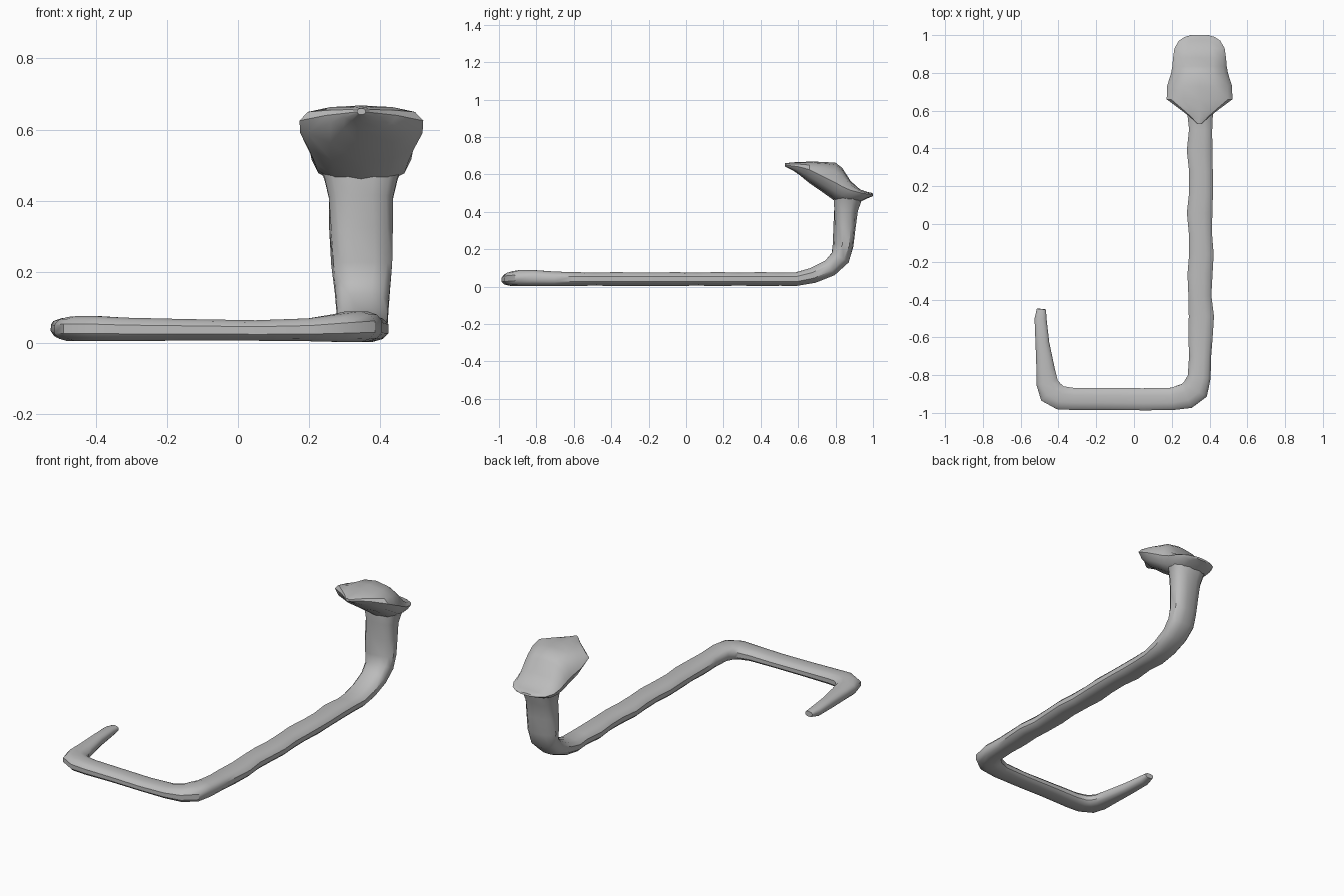
import bpy, bmesh, math
from mathutils import Vector

cube = bpy.data.objects.get("Cube")
if cube:
    bpy.data.objects.remove(cube)

stone = bpy.data.materials.new("plain grey")
stone.use_nodes = True
grey = (0.5, 0.5, 0.5, 1)
stone.diffuse_color = grey
stone.node_tree.nodes["Principled BSDF"].inputs["Base Color"].default_value = grey


def power(v, e):
    return math.copysign(abs(v) ** e, v)


def loft(name, rings, angle):
    """Skin a list of closed rings, capping both ends."""
    bm = bmesh.new()
    loops = [[bm.verts.new(p) for p in ring] for ring in rings]
    n = len(loops[0])
    for a, b in zip(loops, loops[1:]):
        for i in range(n):
            j = (i + 1) % n
            bm.faces.new((a[i], a[j], b[j], b[i]))
    bm.faces.new(loops[0])
    bm.faces.new(loops[-1])
    bmesh.ops.recalc_face_normals(bm, faces=bm.faces)
    mesh = bpy.data.meshes.new(name)
    bm.to_mesh(mesh)
    bm.free()
    mesh.materials.append(stone)
    obj = bpy.data.objects.new(name, mesh)
    bpy.context.collection.objects.link(obj)
    bpy.ops.object.select_all(action="DESELECT")
    obj.select_set(True)
    bpy.context.view_layer.objects.active = obj
    bpy.ops.object.shade_smooth_by_angle(angle=math.radians(angle))
    return obj


# Body: tail, two flat corners, long back, raised neck (x, y, z, width, depth)
path = [
    (-.49, -.45, .045, .05, .03), (-.495, -.5, .042, .065, .05),
    (-.485, -.63, .04, .075, .06), (-.468, -.77, .039, .10, .066),
    (-.46, -.84, .039, .118, .07), (-.44, -.89, .04, .14, .072),
    (-.39, -.92, .04, .13, .072), (-.32, -.926, .038, .12, .068),
    (-.15, -.926, .037, .118, .062), (.05, -.928, .035, .12, .059),
    (.2, -.926, .037, .122, .066), (.28, -.91, .042, .14, .08),
    (.325, -.875, .046, .148, .088), (.345, -.81, .046, .125, .086),
    (.35, -.7, .042, .12, .078)]
# Gently uneven long back
for i in range(11):
    path.append((.352 + .005 * math.sin(i * 1.9), -.6 + i * .11, .04,
                 .132 + .007 * math.sin(i * 2.3), .074 + .003 * math.cos(i * 2.7)))
path += [
    (.35, .59, .04, .14, .074), (.35, .68, .06, .145, .085),
    (.35, .77, .1, .15, .095), (.35, .825, .155, .16, .105),
    (.348, .84, .22, .172, .105), (.346, .848, .32, .18, .115),
    (.346, .856, .41, .186, .13), (.346, .863, .46, .21, .15),
    (.346, .868, .50, .24, .15)]
points = [Vector(p[:3]) for p in path]
rings = []
SIDES = 12
for i, (x, y, z, w, d) in enumerate(path):
    t = (points[min(i + 1, len(path) - 1)] - points[max(i - 1, 0)]).normalized()
    side = t.cross(Vector((0, 0, 1))).normalized()
    up = side.cross(t)
    ring = []
    for k in range(SIDES):
        a = 2 * math.pi * (k + .5) / SIDES
        ring.append(points[i] + side * power(math.cos(a), .8) * w / 2
                    + up * power(math.sin(a), .75) * d / 2)
    rings.append(ring)
loft("body_and_neck", rings, 40)

# Flared head: y, half width, top z, rim z, underside z
head = [
    (.53, .012, .66, .65, .642), (.57, .055, .664, .645, .622),
    (.605, .10, .666, .64, .598), (.66, .174, .668, .625, .553),
    (.73, .172, .667, .59, .505), (.80, .15, .662, .555, .455),
    (.835, .144, .635, .535, .44), (.88, .14, .565, .515, .44),
    (.93, .133, .52, .502, .452), (.97, .11, .506, .495, .472),
    (.99, .08, .502, .492, .48), (1.0, .045, .498, .49, .484)]
rings = []
for y, w, top, rim, low in head:
    ring = []
    for k in range(SIDES):
        a = 2 * math.pi * k / SIDES
        s = math.sin(a)
        z = rim + (top - rim) * power(s, .8) if s >= 0 else rim + (low - rim) * -s
        ring.append((.347 + w * math.cos(a), y, z))
    rings.append(ring)
loft("flared_head", rings, 40)
